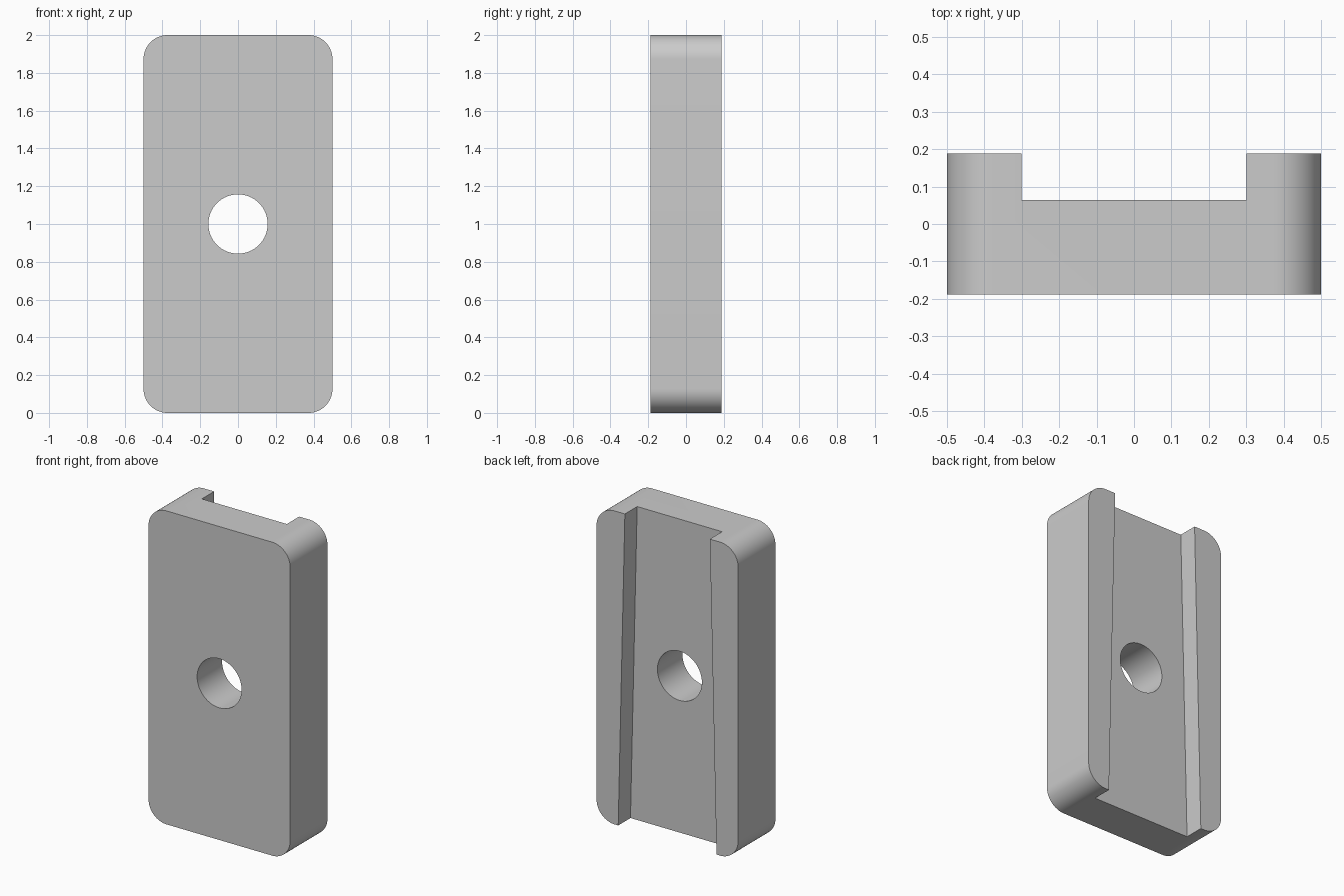
import bpy
import bmesh
import math
from mathutils import Vector

cube = bpy.data.objects.get("Cube")
if cube:
    bpy.data.objects.remove(cube, do_unlink=True)

WIDTH, HEIGHT, DEPTH = 1.0, 2.0, 0.376
CORNER, HOLE = 0.127, 0.157
FLOOR_Y = 0.064                  # back face of the channel floor
TOP_HALF, BOTTOM_HALF = 0.30, 0.347   # channel half widths

grey = bpy.data.materials.new("plain_grey")
grey.use_nodes = True
grey.diffuse_color = (0.6, 0.6, 0.6, 1)
grey.node_tree.nodes["Principled BSDF"].inputs["Base Color"].default_value = (0.6, 0.6, 0.6, 1)


def prism(name, outline, y0, y1):
    """Extrude an (x, z) outline from y0 to y1."""
    bm = bmesh.new()
    face = bm.faces.new([bm.verts.new((x, y0, z)) for x, z in outline])
    new = bmesh.ops.extrude_face_region(bm, geom=[face])["geom"]
    verts = [v for v in new if isinstance(v, bmesh.types.BMVert)]
    bmesh.ops.translate(bm, verts=verts, vec=Vector((0, y1 - y0, 0)))
    bmesh.ops.recalc_face_normals(bm, faces=bm.faces)
    mesh = bpy.data.meshes.new(name)
    bm.to_mesh(mesh)
    bm.free()
    mesh.materials.append(grey)
    obj = bpy.data.objects.new(name, mesh)
    bpy.context.collection.objects.link(obj)
    return obj


def arc(cx, cz, radius, start, sweep, steps):
    return [(cx + radius * math.cos(start + sweep * i / steps),
             cz + radius * math.sin(start + sweep * i / steps)) for i in range(steps + 1)]


# Rounded plate
outline = []
for k, (sx, sz) in enumerate([(1, 1), (-1, 1), (-1, -1), (1, -1)]):
    outline += arc(sx * (WIDTH / 2 - CORNER), HEIGHT / 2 + sz * (HEIGHT / 2 - CORNER),
                   CORNER, k * math.pi / 2, math.pi / 2, 16)
plate = prism("channel_plate", outline, -DEPTH / 2, DEPTH / 2)

# Tapered channel cutter, run past both ends along the same slope
over = 0.2
flare = (BOTTOM_HALF - TOP_HALF) / HEIGHT * over
top, low = TOP_HALF - flare, BOTTOM_HALF + flare
channel = prism("channel_cutter",
                [(-low, -over), (low, -over), (top, HEIGHT + over), (-top, HEIGHT + over)],
                FLOOR_Y, DEPTH)

# Round hole cutter
hole = prism("hole_cutter", arc(0, HEIGHT / 2, HOLE, 0, 2 * math.pi, 64)[:-1], -DEPTH, DEPTH)

for cutter in (channel, hole):
    mod = plate.modifiers.new(cutter.name, "BOOLEAN")
    mod.operation = "DIFFERENCE"
    mod.solver = "EXACT"
    mod.object = cutter
    bpy.ops.object.select_all(action="DESELECT")
    plate.select_set(True)
    bpy.context.view_layer.objects.active = plate
    bpy.ops.object.modifier_apply(modifier=mod.name)
    bpy.data.objects.remove(cutter, do_unlink=True)

# Smooth the rounded corners and bore, keep the edges crisp
bpy.ops.object.shade_smooth_by_angle(angle=math.radians(30))
